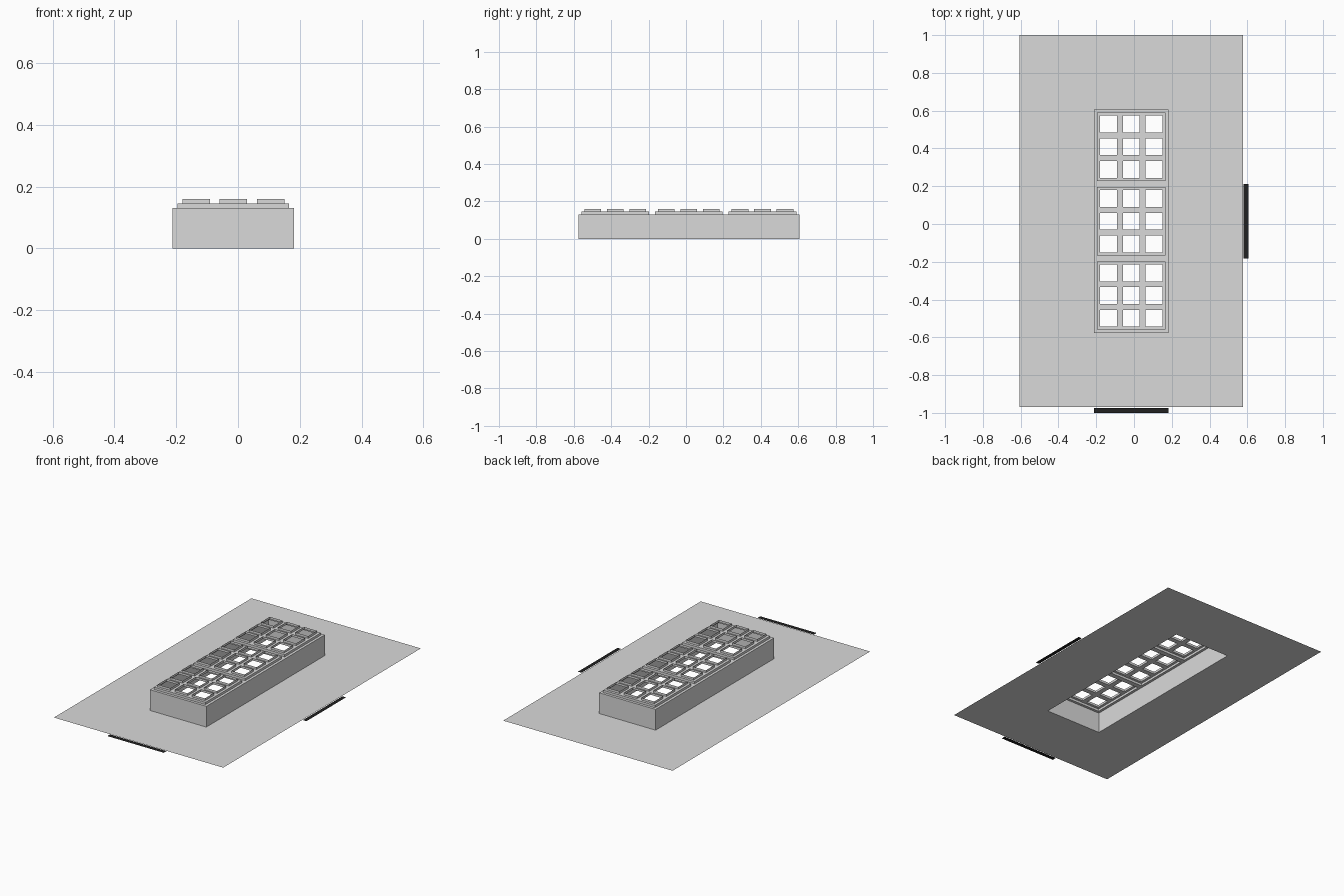
import bpy, bmesh

if "Cube" in bpy.data.objects:
    bpy.data.objects.remove(bpy.data.objects["Cube"])

U = 0.197                 # layout module
CX, CY = -0.015, 0.015    # centre of sheet and box
Z_BOX, Z_PANEL, Z_RIM = 0.131, 0.1455, 0.16


def material(name, value):
    m = bpy.data.materials.new(name)
    m.diffuse_color = (value, value, value, 1)
    m.use_nodes = True
    m.node_tree.nodes["Principled BSDF"].inputs["Base Color"].default_value = m.diffuse_color
    return m


GREY = material("light grey", 0.7)
BLACK = material("near black", 0.015)


def rect(cx, cy, hx, hy, z):
    return [(cx - hx, cy - hy, z), (cx + hx, cy - hy, z),
            (cx + hx, cy + hy, z), (cx - hx, cy + hy, z)]


def ring(bm, a, b):
    """Four quads joining rectangle a (outer or lower) to b (inner or upper)."""
    va = [bm.verts.new(p) for p in a]
    vb = [bm.verts.new(p) for p in b]
    for i in range(4):
        j = (i + 1) % 4
        bm.faces.new((va[i], va[j], vb[j], vb[i]))


def finish(bm, name, mat):
    bmesh.ops.remove_doubles(bm, verts=bm.verts, dist=1e-5)
    me = bpy.data.meshes.new(name)
    bm.to_mesh(me)
    bm.free()
    me.materials.append(mat)
    bpy.context.collection.objects.link(bpy.data.objects.new(name, me))


# Ground sheet with an opening under the box
bm = bmesh.new()
ring(bm, rect(CX, CY, 3 * U, 5 * U, 0), rect(CX, CY, U, 3 * U, 0))
finish(bm, "base_sheet", GREY)

# Open-bottomed box walls
bm = bmesh.new()
ring(bm, rect(CX, CY, U, 3 * U, 0), rect(CX, CY, U, 3 * U, Z_BOX))
finish(bm, "box_walls", GREY)

# Three stepped roof panels, each with nine open raised window rims
PH = U - 0.0165           # panel half size
CELL = PH / 3             # window cell half size
WIN = 0.0445              # window half size
for k in (-1, 0, 1):
    py = CY + k * 2 * U
    bm = bmesh.new()
    ring(bm, rect(CX, py, U, U, Z_BOX), rect(CX, py, PH, PH, Z_BOX))
    ring(bm, rect(CX, py, PH, PH, Z_BOX), rect(CX, py, PH, PH, Z_PANEL))
    for i in (-1, 0, 1):
        for j in (-1, 0, 1):
            x, y = CX + i * 2 * CELL, py + j * 2 * CELL
            hole = rect(x, y, WIN, WIN, Z_PANEL)
            ring(bm, rect(x, y, CELL, CELL, Z_PANEL), hole)
            ring(bm, hole, rect(x, y, WIN, WIN, Z_RIM))
    finish(bm, f"roof_panel_{k + 2}", GREY)

# Flat dark marker strips along the right and front edges
for name, r in (("right_strip", rect(0.593, CY, 0.0125, U, 0)),
                ("front_strip", rect(CX, -0.9865, U, 0.0135, 0))):
    bm = bmesh.new()
    bm.faces.new([bm.verts.new(p) for p in r])
    finish(bm, name, BLACK)
